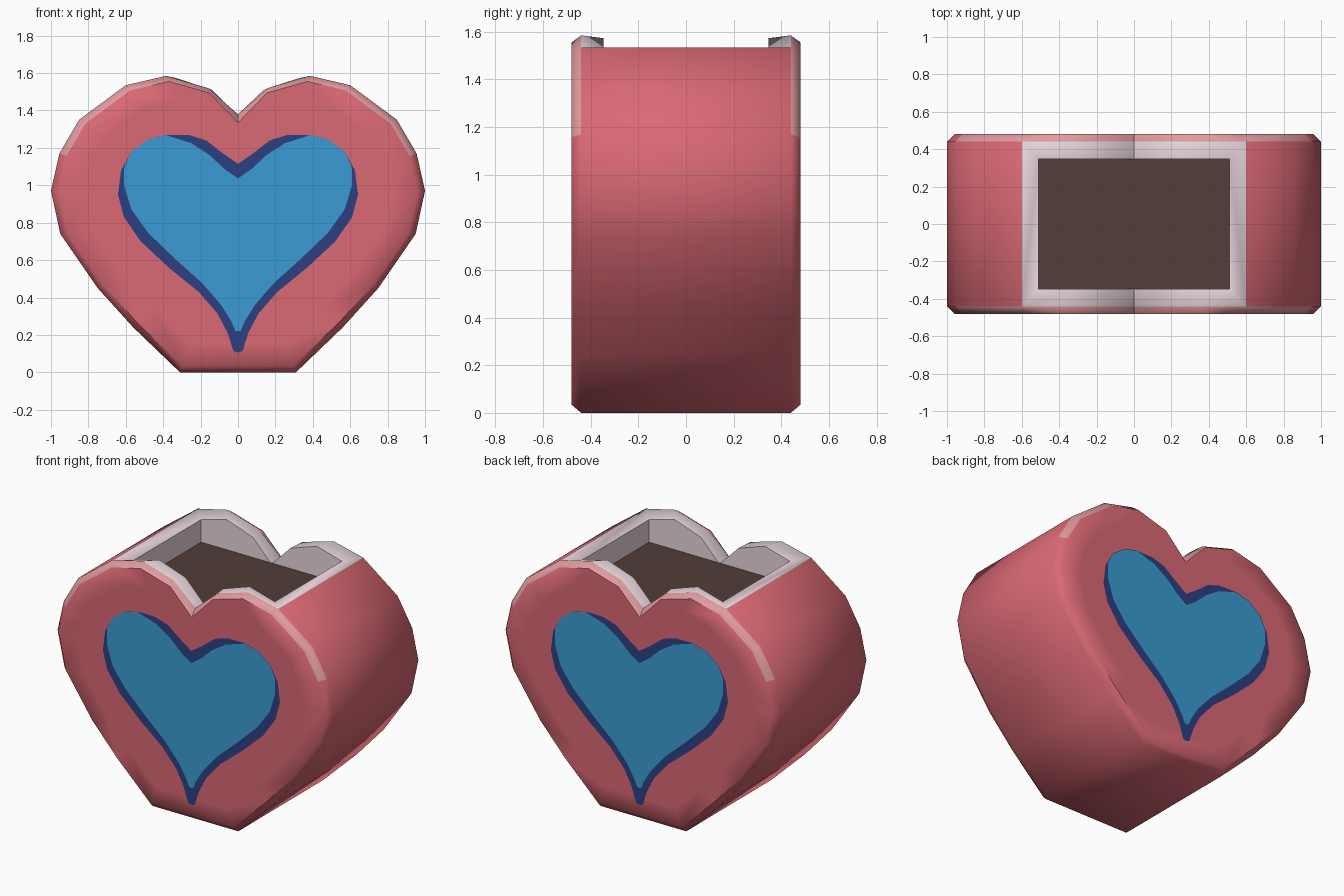
import bpy, bmesh, math

if "Cube" in bpy.data.objects:
    bpy.data.objects.remove(bpy.data.objects["Cube"])

def material(name, rgb):
    m = bpy.data.materials.new(name)
    m.diffuse_color = (*rgb, 1)
    m.use_nodes = True
    m.node_tree.nodes["Principled BSDF"].inputs["Base Color"].default_value = m.diffuse_color
    return m

RED = material("rose_red", (0.70, 0.14, 0.175))
PINK = material("pale_pink_edge", (0.75, 0.33, 0.35))
RIM = material("blush_white", (0.82, 0.69, 0.73))
SOIL = material("soil_brown", (0.084, 0.048, 0.039))
BLUE = material("sky_blue", (0.042, 0.33, 0.66))
NAVY = material("navy_blue", (0.025, 0.051, 0.22))

def mirrored(half, drop_last):
    """Close a half outline that starts on the centre line."""
    left = half[1:-1] if drop_last else half[1:]
    return half + [(-x, z) for x, z in reversed(left)]

def finish(bm, name, mats):
    me = bpy.data.meshes.new(name)
    bm.to_mesh(me)
    bm.free()
    for m in mats:
        me.materials.append(m)
    ob = bpy.data.objects.new(name, me)
    bpy.context.collection.objects.link(ob)
    return ob

# Pot body: heart outline lofted front to back with chamfered edges
outline = mirrored([(0, 1.38), (0.16, 1.52), (0.385, 1.585), (0.6, 1.535), (0.85, 1.35),
                    (0.955, 1.17), (1.0, 0.97), (0.95, 0.74), (0.75, 0.45), (0.56, 0.24),
                    (0.31, 0)], False)
N = len(outline)
open_idx = [N - 3, N - 2, N - 1, 0, 1, 2, 3]      # points along the top opening
bm = bmesh.new()

def scaled(k, notch):
    pts = [(x * k, 0.85 + (z - 0.85) * k) for x, z in outline]
    pts[0] = (0, notch)
    return pts

def ring(pts, y):
    return [bm.verts.new((x, y, z)) for x, z in pts]

def face(verts, mat=0):
    f = bm.faces.new(verts)
    f.material_index = mat

sides = {}
for s in (-1, 1):
    full = ring(outline, s * 0.44)
    edge = ring(scaled(0.96, 1.335), s * 0.48)
    inner = ring(scaled(0.82, 1.22), s * 0.48)
    for i in range(N):
        j = (i + 1) % N
        high = (outline[i][1] + outline[j][1]) / 2 > 1.2
        face((full[i], full[j], edge[j], edge[i]), 1 if high else 0)
        face((edge[i], edge[j], inner[j], inner[i]))
    face(inner)
    # Rim and inner wall of the opening
    lip, low = [], []
    for i in open_idx:
        x, z = outline[i]
        lip.append(bm.verts.new((x * 0.85, s * 0.347, z - 0.012)))
        low.append(bm.verts.new((x * 0.85, s * 0.347, 1.3)))
    for k in range(6):
        a, b = full[open_idx[k]], full[open_idx[k + 1]]
        face((a, b, lip[k + 1], lip[k]), 2)
        face((lip[k], lip[k + 1], low[k + 1], low[k]), 2)
    sides[s] = full, lip, low

(fa, la, wa), (fb, lb, wb) = sides[-1], sides[1]
for i in range(3, N - 3):                         # outer wall
    face((fa[i], fa[i + 1], fb[i + 1], fb[i]))
for k, i in ((0, open_idx[0]), (6, open_idx[6])):  # side rims and inner ends
    face((fa[i], fb[i], lb[k], la[k]), 2)
    face((la[k], lb[k], wb[k], wa[k]), 2)
face(wa + wb[::-1], 2)
bmesh.ops.recalc_face_normals(bm, faces=bm.faces)
pot = finish(bm, "heart_pot", [RED, PINK, RIM])
bpy.context.view_layer.objects.active = pot
pot.select_set(True)
bpy.ops.object.shade_smooth_by_angle(angle=math.radians(50))

# Soil surface
bm = bmesh.new()
bm.faces.new([bm.verts.new((x * 0.51, y * 0.347, 1.375))
              for x, y in ((-1, -1), (1, -1), (1, 1), (-1, 1))])
finish(bm, "soil", [SOIL])

# Heart panels: navy border with a blue heart on top, on front and back
border = mirrored([(0, 1.115), (0.08, 1.17), (0.17, 1.24), (0.26, 1.268), (0.38, 1.27),
                   (0.48, 1.245), (0.57, 1.18), (0.625, 1.08), (0.642, 0.95), (0.61, 0.83),
                   (0.52, 0.70), (0.37, 0.56), (0.21, 0.43), (0.11, 0.315), (0.055, 0.21),
                   (0.025, 0.115), (0, 0.105)], True)
heart = mirrored([(0, 1.037), (0.07, 1.085), (0.15, 1.16), (0.25, 1.225), (0.385, 1.268),
                  (0.48, 1.245), (0.57, 1.18), (0.608, 1.10), (0.61, 1.0), (0.57, 0.87),
                  (0.48, 0.745), (0.34, 0.61), (0.19, 0.475), (0.09, 0.36), (0.035, 0.27),
                  (0.015, 0.222), (0, 0.22)], True)
for side, s in (("front", -1), ("back", 1)):
    for name, pts, y, mat in (("heart_border", border, 0.483, NAVY),
                              ("heart_panel", heart, 0.486, BLUE)):
        bm = bmesh.new()
        f = bm.faces.new([bm.verts.new((x, s * y, z)) for x, z in pts])
        f.normal_update()
        if f.normal.y * s < 0:
            f.normal_flip()
        bmesh.ops.triangulate(bm, faces=bm.faces)
        finish(bm, side + "_" + name, [mat])
